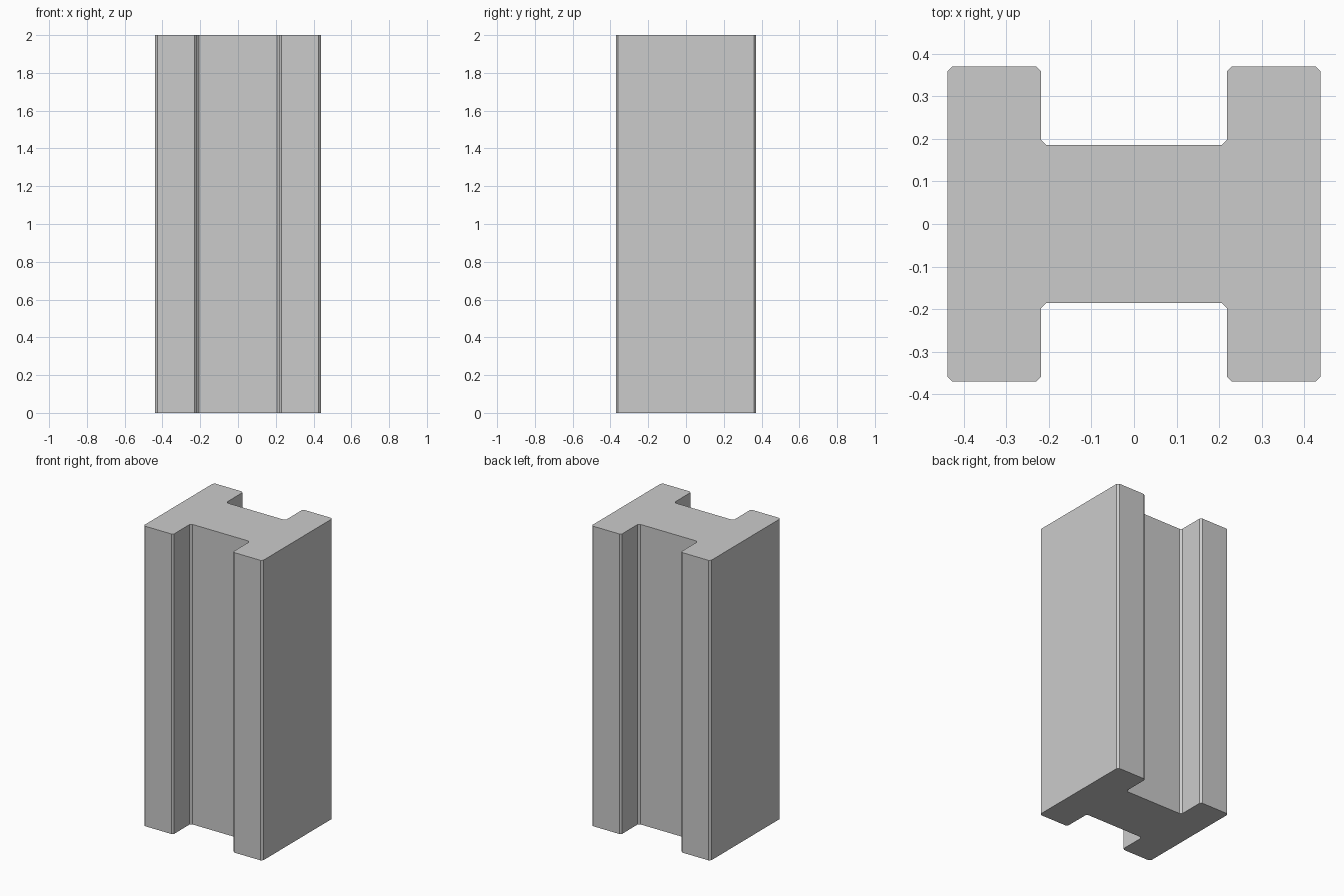
import bpy, bmesh

if "Cube" in bpy.data.objects:
    bpy.data.objects.remove(bpy.data.objects["Cube"])

W, D, H = 0.439, 0.371, 2.0     # half width, half depth, height
NX, NY = 0.219, 0.186           # notch half width, web half depth
C = 0.012                       # corner chamfer

# One quarter of the H-shaped section, counter-clockwise
quarter = [(W, D - C), (W - C, D), (NX + C, D), (NX, D - C),
           (NX, NY + C), (NX - C, NY)]

# Mirror the quarter into the full outline
half = quarter + [(-x, y) for x, y in reversed(quarter)]
outline = half + [(x, -y) for x, y in reversed(half)]

# Extrude the section into the column
bm = bmesh.new()
face = bm.faces.new([bm.verts.new((x, y, 0)) for x, y in outline])
top = bmesh.ops.extrude_face_region(bm, geom=[face], use_keep_orig=True)["geom"]
bmesh.ops.translate(bm, vec=(0, 0, H),
                    verts=[v for v in top if isinstance(v, bmesh.types.BMVert)])
bmesh.ops.recalc_face_normals(bm, faces=bm.faces)

mesh = bpy.data.meshes.new("h_section_column")
bm.to_mesh(mesh)
bm.free()
column = bpy.data.objects.new("h_section_column", mesh)
bpy.context.collection.objects.link(column)
